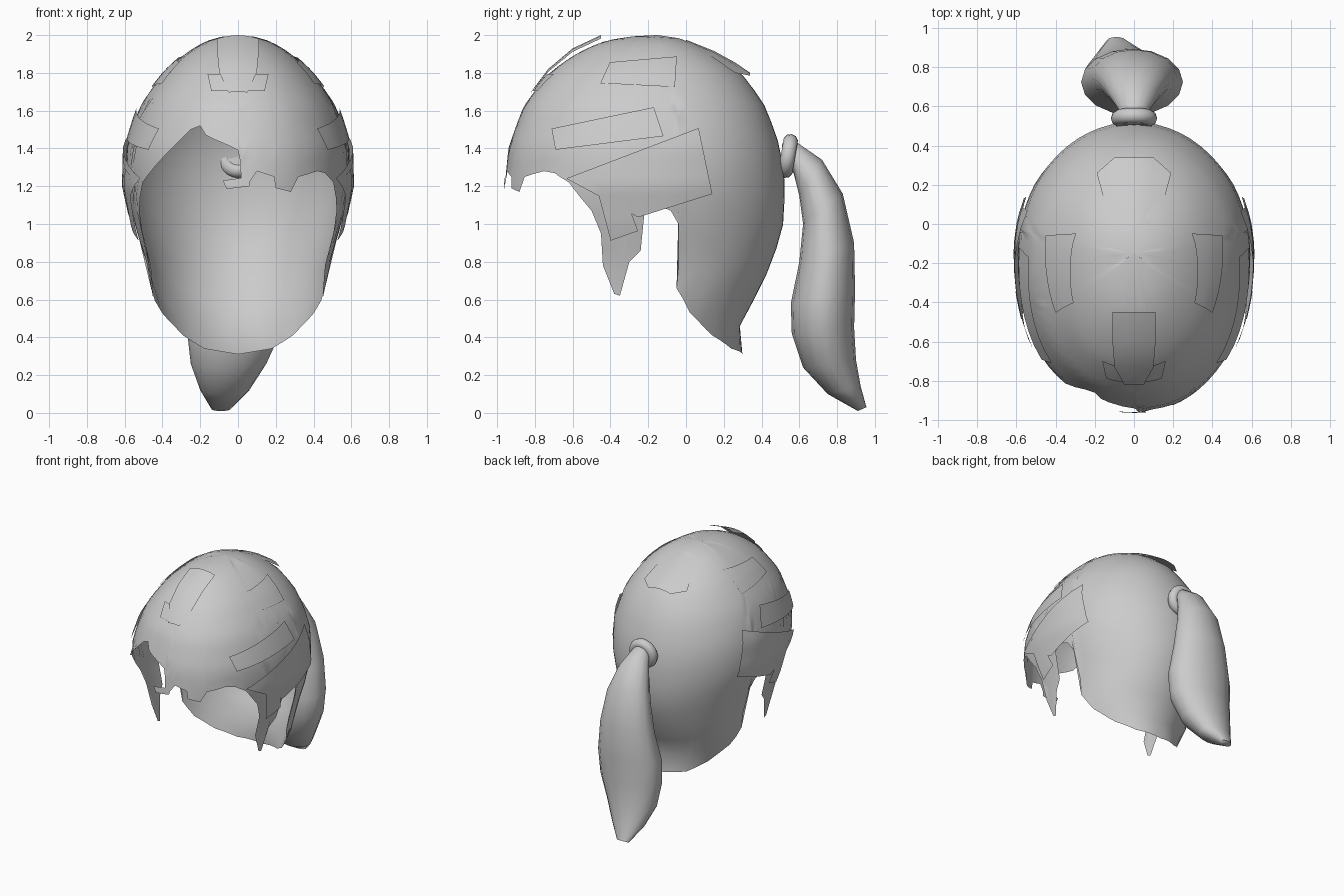
import bpy, bmesh, math
from mathutils import Vector

cube = bpy.data.objects.get("Cube")
if cube:
    bpy.data.objects.remove(cube)

hair = bpy.data.materials.new("hair grey")
hair.use_nodes = True
GREY = (0.6, 0.6, 0.6, 1)
hair.diffuse_color = GREY
hair.node_tree.nodes["Principled BSDF"].inputs["Base Color"].default_value = GREY

YC = -0.15  # axis of the head
# height, half width, front y, back y
SECTIONS = [(2, 0, YC, YC), (1.97, .16, -.42, .0), (1.9, .28, -.58, .15), (1.8, .39, -.72, .29),
            (1.62, .52, -.86, .42), (1.4, .59, -.94, .5), (1.2, .595, -.96, .525),
            (1.0, .55, -.95, .515), (.8, .49, -.93, .46), (.6, .46, -.9, .36),
            (.45, .4, -.85, .28), (.3, .36, -.8, .3)]


def section(z):
    """Half width, front depth and back depth of the head at a height."""
    z = max(.3, min(2, z))
    for a, b in zip(SECTIONS, SECTIONS[1:]):
        if z >= b[0]:
            ua, ub = math.sqrt(2 - a[0]), math.sqrt(2 - b[0])
            t = (math.sqrt(2 - z) - ua) / (ub - ua)
            w, f, k = (a[i] + (b[i] - a[i]) * t for i in (1, 2, 3))
            return w, YC - f, k - YC


def power(v, e):
    return math.copysign(abs(v) ** e, v)


def surface(a, z, lift=0.0):
    """Point on the head at an angle from the back, moved outward by lift."""
    w, front, back = section(z)
    c, s = math.cos(a), math.sin(a)
    p = 2.2 if c < 0 else 2
    x, y = w * power(s, 2 / p), power(c, 2 / p) * (front if c < 0 else back)
    out = Vector((x, y, (z - 1.2) * .8))
    return Vector((x, YC + y, z)) + out.normalized() * lift


def angle_y(y, z):
    w, front, back = section(z)
    t = (y - YC) / (front if y < YC else back)
    return math.acos(power(max(-1, min(1, t)), 1.1 if y < YC else 1))


def angle_x(x, z):
    return math.pi - math.asin(power(max(-1, min(1, x / section(z)[0])), 1.1))


def finish(name, bm, sharp=40):
    bmesh.ops.remove_doubles(bm, verts=bm.verts, dist=.0005)
    bmesh.ops.recalc_face_normals(bm, faces=bm.faces)
    me = bpy.data.meshes.new(name)
    bm.to_mesh(me)
    bm.free()
    ob = bpy.data.objects.new(name, me)
    bpy.context.collection.objects.link(ob)
    me.materials.append(hair)
    bpy.ops.object.select_all(action='DESELECT')
    ob.select_set(True)
    bpy.context.view_layer.objects.active = ob
    bpy.ops.object.shade_smooth_by_angle(angle=math.radians(sharp))
    return ob


def skin(name, rows, closed=False, caps=False, sharp=40):
    """Surface through rows of points."""
    bm = bmesh.new()
    grid = [[bm.verts.new(p) for p in row] for row in rows]
    n = len(grid[0])
    for a, b in zip(grid, grid[1:]):
        for i in range(n if closed else n - 1):
            j = (i + 1) % n
            bm.faces.new((a[i], a[j], b[j], b[i]))
    if caps:
        bm.faces.new(grid[0])
        bm.faces.new(grid[-1])
    return finish(name, bm, sharp)


# Scalp shell: hem from the nape past the ear to the temple, then the fringe
side_hem = [(.3, .31), (.24, .34), (.14, .41), (.02, .53), (-.05, .66), (-.04, 1.0), (-.08, 1.07),
            (-.15, 1.1), (-.22, 1.06), (-.24, .86), (-.3, .8), (-.35, .62), (-.38, .63),
            (-.44, .78), (-.45, .95), (-.5, 1.07), (-.62, 1.22)]
fringe_hem = [(.46, 1.27), (.42, 1.28), (.32, 1.25), (.28, 1.17), (.2, 1.19), (.19, 1.25), (.1, 1.28),
              (.06, 1.22), (.02, 1.2), (.01, 1.34), (0, 1.39), (-.06, 1.42), (-.13, 1.45),
              (-.17, 1.47), (-.2, 1.52), (-.25, 1.5), (-.35, 1.4)]
left = [(angle_y(y, z), z) for y, z in side_hem]
hem = left + [(angle_x(x, z), z) for x, z in fringe_hem]
hem += [(2 * math.pi - a, z) for a, z in reversed(left)]

columns = []
for (a0, z0), (a1, z1) in zip(hem, hem[1:]):
    n = max(1, math.ceil(abs(a1 - a0) / .12))
    columns += [(a0 + (a1 - a0) * i / n, z0 + (z1 - z0) * i / n) for i in range(n)]
columns.append(hem[-1])
STEPS = 18
skin("scalp_hair", [[surface(a, 2 - (2 - z) * (i / STEPS) ** 1.6) for i in range(STEPS + 1)]
                    for a, z in columns])


def plate(name, corners, side=1, lift=.015, n=8, by=angle_y):
    """Thin lock laid over the scalp between four corners."""
    a, b, c, d = (Vector(p) for p in corners)
    rows = []
    for i in range(n + 1):
        p, q = a.lerp(b, i / n), d.lerp(c, i / n)
        row = []
        for j in range(n + 1):
            u, z = p.lerp(q, j / n)
            v = surface(by(u, z), z, lift)
            row.append((v.x * side, v.y, v.z))
        rows.append(row)
    skin(name, rows)


# Overlapping locks on both sides
for side, label in ((1, "left"), (-1, "right")):
    plate(label + "_ear_lock", [(-.62, 1.24), (.06, 1.5), (.13, 1.16), (-.25, 1.04)], side, .02)
    plate(label + "_temple_lock", [(-.7, 1.5), (-.17, 1.61), (-.12, 1.46), (-.68, 1.39)], side, .015)
    plate(label + "_crown_lock", [(-.4, 1.85), (-.05, 1.88), (-.06, 1.72), (-.45, 1.74)], side, .008)
    plate(label + "_sideburn", [(-.48, 1.26), (-.37, 1.29), (-.25, .97), (-.39, .92)], side, .022)

# Curled strand ending the fringe
plate("fringe_curl", [(-.08, 1.23), (.06, 1.25), (.06, 1.2), (-.06, 1.185)], by=angle_x, lift=.004)
plate("forehead_lock", [(-.16, 1.79), (.16, 1.79), (.14, 1.7), (-.14, 1.7)], by=angle_x, lift=.008)


# Raised strips along the parting
def strip(name, path):
    skin(name, [[(w * t, y, z - .06 * (w * t) ** 2 / .04) for t in (-1, -.5, 0, .5, 1)]
                for y, z, w in path])


strip("front_parting_strip", [(-.82, 1.7, .05), (-.73, 1.82, .1), (-.6, 1.93, .11), (-.45, 2.0, .11)])
strip("rear_parting_strip", [(0, 1.975, .08), (.15, 1.915, .16), (.26, 1.855, .19), (.34, 1.8, .1)])

# Ponytail: inner edge, outer edge, middle x, half width
TAIL = [((.5, 1.29), (.51, 1.43), 0, .07), ((.57, 1.27), (.59, 1.43), 0, .075),
        ((.6, 1.15), (.72, 1.34), 0, .13), ((.62, 1.0), (.83, 1.16), 0, .18),
        ((.6, .8), (.89, .9), 0, .22), ((.555, .58), (.895, .65), -.01, .26),
        ((.56, .42), (.89, .45), -.02, .25), ((.62, .24), (.9, .28), -.05, .2),
        ((.75, .1), (.925, .14), -.07, .13), ((.91, .01), (.955, .03), -.09, .05)]
rings = []
for inner, outer, xc, w in TAIL:
    p, q = Vector((xc, *inner)), Vector((xc, *outer))
    mid, half = (p + q) / 2, (q - p) / 2
    rings.append([mid + half * math.cos(t) + Vector((w * math.sin(t), 0, 0))
                  for t in (k * math.tau / 16 for k in range(16))])
skin("ponytail", rings, closed=True, caps=True, sharp=60)

# Hair tie
bpy.ops.mesh.primitive_torus_add(major_radius=.078, minor_radius=.04, major_segments=24,
                                 minor_segments=10, location=(0, .54, 1.36),
                                 rotation=(math.radians(80), 0, 0))
tie = bpy.context.object
tie.name = "hair_tie"
tie.data.materials.append(hair)
bpy.ops.object.shade_smooth_by_angle(angle=math.radians(60))
